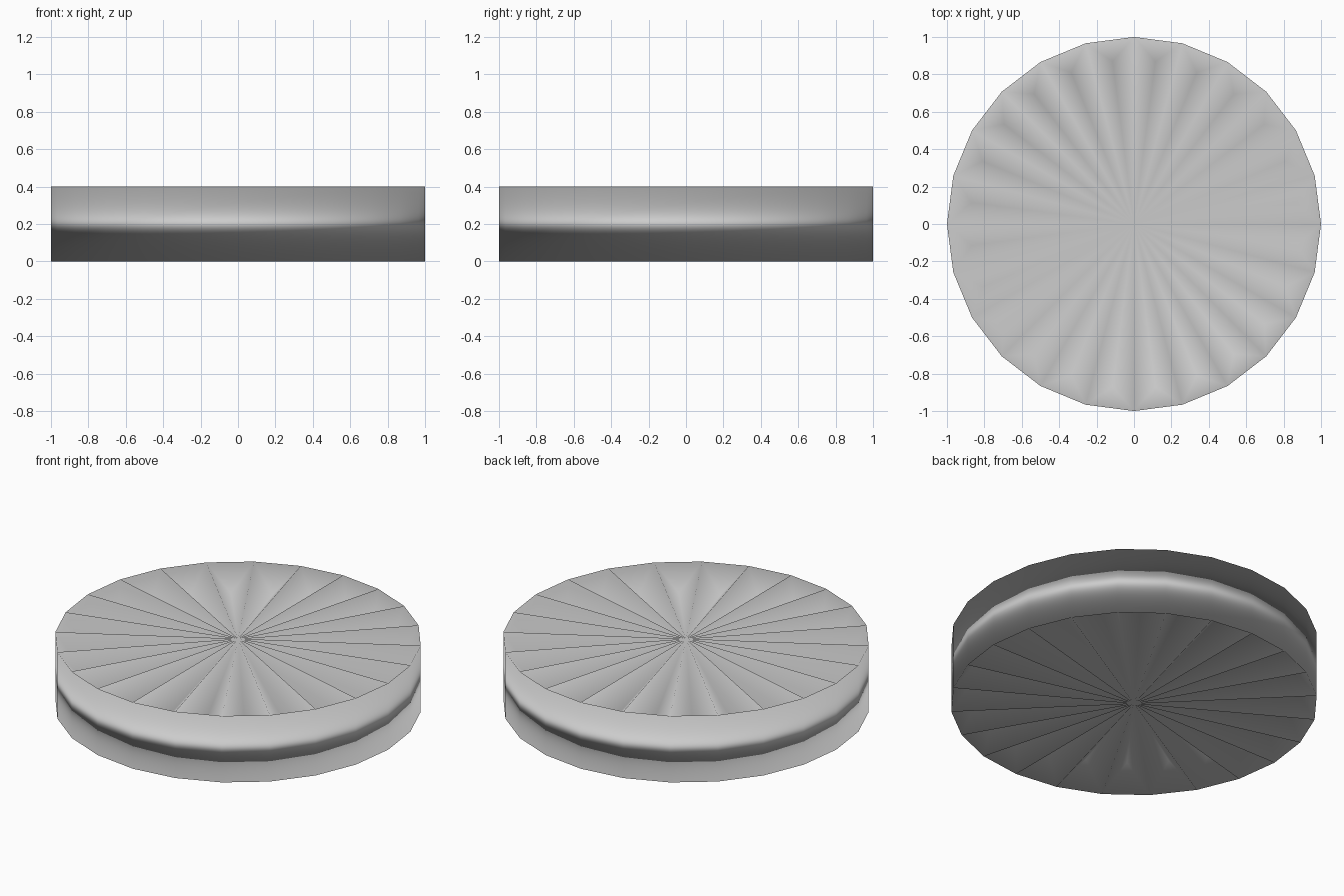
import bpy, bmesh
from math import sin, cos, pi
from mathutils import Vector

cube = bpy.data.objects.get("Cube")
if cube:
    bpy.data.objects.remove(cube)

SIDES = 24
HEIGHT = 0.4
DIP_RADIUS = 0.876
DIP_DEPTH = 0.135

# Plain grey finish
grey = bpy.data.materials.new("light_grey")
grey.use_nodes = True
color = (0.6, 0.6, 0.6, 1)
grey.diffuse_color = color
grey.node_tree.nodes["Principled BSDF"].inputs["Base Color"].default_value = color

bm = bmesh.new()


def ring(radius, z, offset=0.0):
    angles = [2 * pi * (i + offset) / SIDES for i in range(SIDES)]
    return [bm.verts.new((radius * cos(a), radius * sin(a), z)) for a in angles]


def pleated_cap(rim, z, inward):
    """Fan of wedges, each one pressed inward to a point near the rim."""
    hub = bm.verts.new((0, 0, z))
    dips = ring(DIP_RADIUS, z + inward * DIP_DEPTH, 0.5)
    for i, dip in enumerate(dips):
        a, b = rim[i], rim[(i + 1) % SIDES]
        for u, v in ((hub, a), (a, b), (b, hub)):
            bm.faces.new((u, v, dip))


# Outer wall and the two pleated caps
bottom = ring(1, 0)
top = ring(1, HEIGHT)
for i in range(SIDES):
    j = (i + 1) % SIDES
    bm.faces.new((bottom[i], bottom[j], top[j], top[i]))
pleated_cap(top, HEIGHT, -1)
pleated_cap(bottom, 0, 1)
bmesh.ops.recalc_face_normals(bm, faces=bm.faces[:])
for face in bm.faces:
    face.smooth = True

# Soft shading: every neighbouring face counts equally at a vertex
bm.verts.index_update()
bm.normal_update()
normals = [sum((f.normal for f in v.link_faces), Vector()).normalized()
           for v in bm.verts]

mesh = bpy.data.meshes.new("pleated_disc")
bm.to_mesh(mesh)
bm.free()
mesh.materials.append(grey)
mesh.normals_split_custom_set_from_vertices(normals)

disc = bpy.data.objects.new("pleated_disc", mesh)
bpy.context.collection.objects.link(disc)
